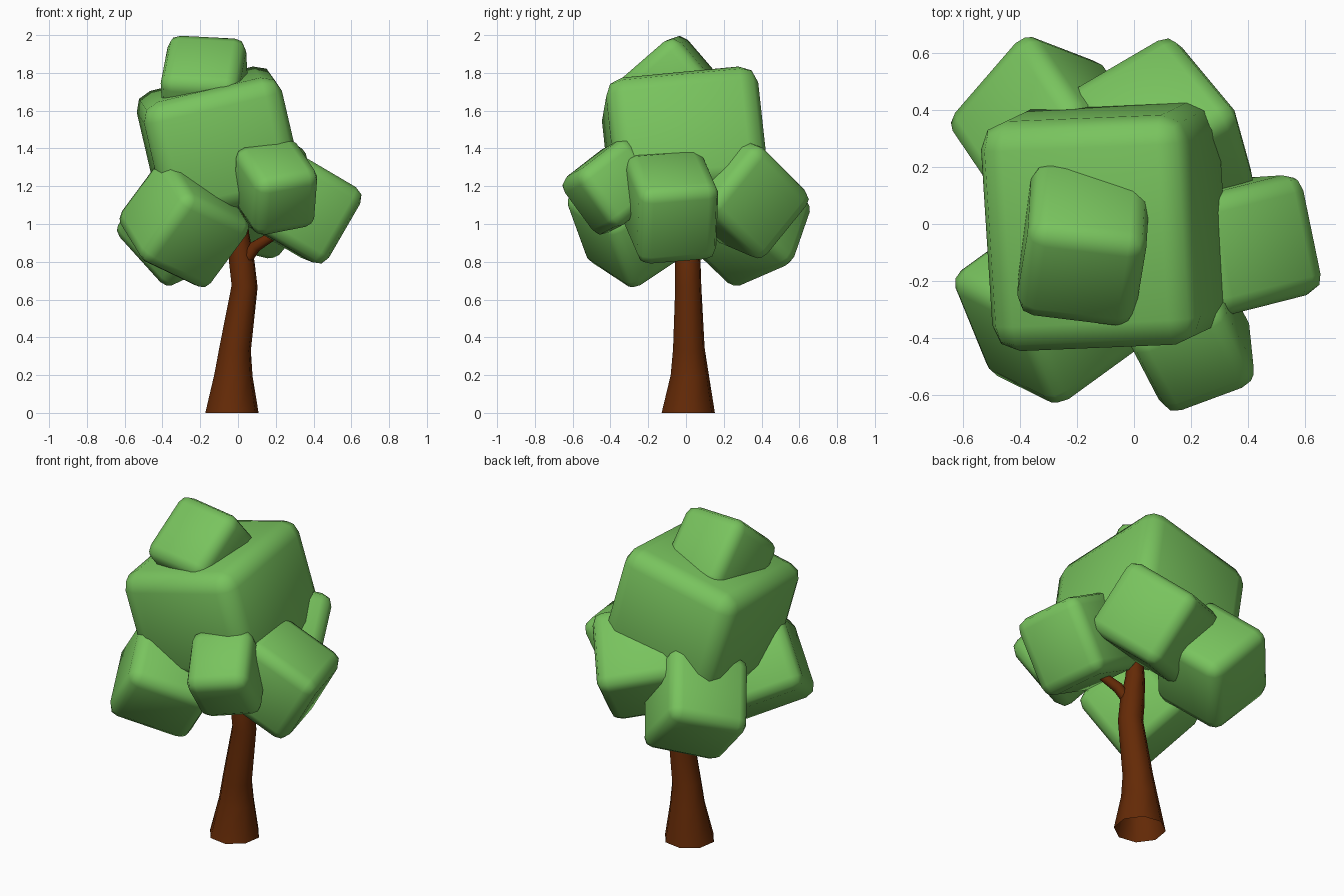
import bpy, bmesh, math
from mathutils import Vector, Matrix

if "Cube" in bpy.data.objects:
    bpy.data.objects.remove(bpy.data.objects["Cube"])


def material(name, color):
    m = bpy.data.materials.new(name)
    m.diffuse_color = (*color, 1)
    m.use_nodes = True
    m.node_tree.nodes["Principled BSDF"].inputs["Base Color"].default_value = m.diffuse_color
    return m


LEAF = material("leaf_green", (0.19, 0.55, 0.112))
BARK = material("bark_brown", (0.128, 0.023, 0.002))


def finish(bm, name, mat, angle):
    bmesh.ops.recalc_face_normals(bm, faces=bm.faces)
    me = bpy.data.meshes.new(name)
    bm.to_mesh(me)
    bm.free()
    me.materials.append(mat)
    ob = bpy.data.objects.new(name, me)
    bpy.context.collection.objects.link(ob)
    bpy.ops.object.select_all(action='DESELECT')
    ob.select_set(True)
    bpy.context.view_layer.objects.active = ob
    bpy.ops.object.shade_smooth_by_angle(angle=math.radians(angle))


def leaf_block(name, center, size, a, b, bevel=0.065):
    """Rounded box whose first two edges run along a and (nearly) b."""
    a = Vector(a).normalized()
    b = Vector(b)
    b = (b - a * a.dot(b)).normalized()
    rot = Matrix((a, b, a.cross(b))).transposed().to_4x4()
    bm = bmesh.new()
    bmesh.ops.create_cube(bm, size=1)
    bmesh.ops.scale(bm, vec=size, verts=bm.verts)
    bmesh.ops.bevel(bm, geom=bm.edges[:], offset=bevel, offset_type='OFFSET',
                    segments=2, profile=0.5, affect='EDGES')
    bmesh.ops.transform(bm, matrix=Matrix.Translation(center) @ rot, verts=bm.verts)
    finish(bm, name, LEAF, 60)


def limb(name, path, sides=8):
    """Tapered tube through (x, y, z, radius) points, flat and open at its foot."""
    bm = bmesh.new()
    pts = [Vector(p[:3]) for p in path]
    up = Vector((0, 0, 1))
    rings = []
    for i, p in enumerate(path):
        t = up if i == 0 else (pts[min(i + 1, len(pts) - 1)] - pts[i - 1])
        q = up.rotation_difference(t)
        ring = []
        for k in range(sides):
            w = 2 * math.pi * (k + 0.3) / sides
            ring.append(bm.verts.new(pts[i] + q @ Vector((math.cos(w), math.sin(w), 0)) * p[3]))
        rings.append(ring)
    for lo, hi in zip(rings, rings[1:]):
        for k in range(sides):
            n = (k + 1) % sides
            bm.faces.new((lo[k], lo[n], hi[n], hi[k]))
    bm.faces.new(rings[-1])
    finish(bm, name, BARK, 60)


# Trunk and side branch
limb("trunk", [(-0.032, 0.012, 0, 0.145), (-0.024, 0.02, 0.2, 0.104),
               (-0.015, 0.015, 0.34, 0.086), (0.035, 0.012, 0.67, 0.071),
               (0.02, 0.01, 0.8, 0.069), (0.005, 0.015, 0.95, 0.055),
               (0.0, 0.015, 1.2, 0.035)])
limb("branch", [(0.03, 0, 0.78, 0.032), (0.09, -0.03, 0.88, 0.033),
                (0.18, -0.06, 0.935, 0.027), (0.3, -0.09, 1.0, 0.02)])

# Foliage: name, centre, size, first edge, second edge
leaf_block("crown_main", (-0.1, -0.007, 1.425), (0.75, 0.81, 0.65),
           (0.97, 0.04, 0.23), (-0.04, 0.99, 0.1), 0.095)
leaf_block("crown_top", (-0.177, -0.07, 1.72), (0.42, 0.42, 0.42),
           (0.98, -0.12, -0.05), (-0.1, -0.75, -0.65))
leaf_block("crown_front_left", (-0.285, -0.292, 1.005), (0.46, 0.48, 0.46),
           (-0.57, 0.28, -0.77), (0.76, 0.55, -0.36))
leaf_block("crown_front_right", (0.197, -0.39, 1.195), (0.36, 0.38, 0.37),
           (0.92, 0.34, 0.18), (-0.4, 0.72, 0.56))
leaf_block("crown_right", (0.34, -0.08, 1.09), (0.43, 0.46, 0.46),
           (-0.2, 0.97, 0.08), (-0.85, -0.2, 0.5))
leaf_block("crown_back_right", (0.095, 0.292, 1.152), (0.49, 0.46, 0.46),
           (0.5, -0.6, 0.6), (0.2, -0.65, -0.72))
leaf_block("crown_back_left", (-0.292, 0.322, 1.01), (0.46, 0.46, 0.47),
           (0.65, -0.25, -0.72), (0.45, -0.65, 0.6))
